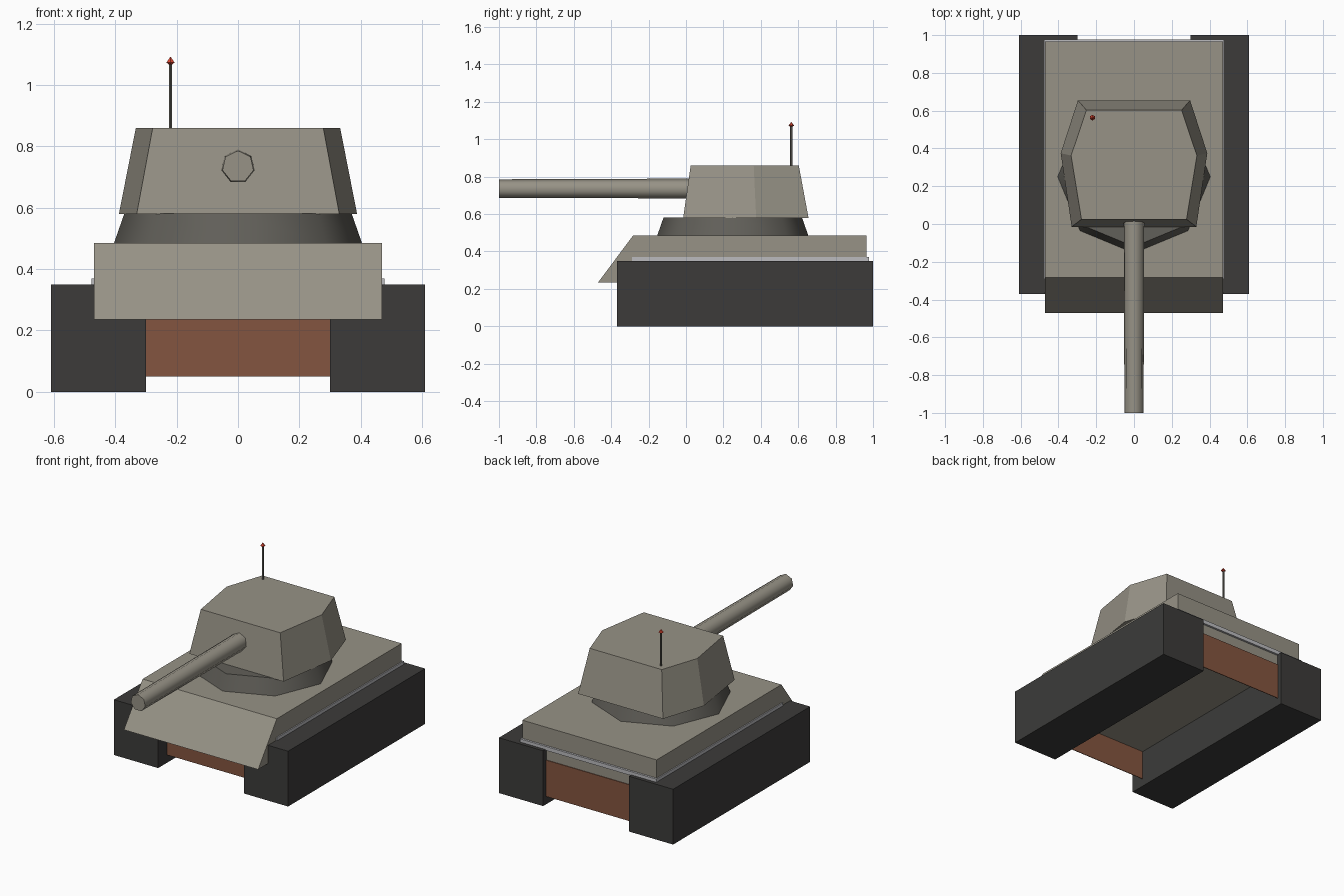
import bpy, bmesh
from math import pi, radians
from mathutils import Matrix

if "Cube" in bpy.data.objects:
    bpy.data.objects.remove(bpy.data.objects["Cube"])


def material(name, rgb):
    m = bpy.data.materials.new(name)
    m.diffuse_color = (*rgb, 1)
    m.use_nodes = True
    m.node_tree.nodes["Principled BSDF"].inputs["Base Color"].default_value = m.diffuse_color
    return m


OLIVE = material("olive_grey", (0.31, 0.29, 0.24))
DARK = material("dark_grey", (0.045, 0.044, 0.042))
RING = material("ring_grey", (0.12, 0.115, 0.10))
BROWN = material("rust_brown", (0.23, 0.09, 0.05))
LIGHT = material("light_grey", (0.5, 0.5, 0.52))
RED = material("red", (0.7, 0.06, 0.03))


def finish(name, bm, mat, smooth=None):
    bmesh.ops.recalc_face_normals(bm, faces=bm.faces)
    me = bpy.data.meshes.new(name)
    bm.to_mesh(me)
    bm.free()
    me.materials.append(mat)
    ob = bpy.data.objects.new(name, me)
    bpy.context.collection.objects.link(ob)
    if smooth:
        bpy.ops.object.select_all(action='DESELECT')
        ob.select_set(True)
        bpy.context.view_layer.objects.active = ob
        bpy.ops.object.shade_smooth_by_angle(angle=radians(smooth))
    return ob


def loft(name, lower, upper, mat):
    """Solid between two matching outlines."""
    bm = bmesh.new()
    a = [bm.verts.new(p) for p in lower]
    b = [bm.verts.new(p) for p in upper]
    n = len(a)
    bm.faces.new(a)
    bm.faces.new(b)
    for i in range(n):
        j = (i + 1) % n
        bm.faces.new((a[i], a[j], b[j], b[i]))
    return finish(name, bm, mat)


def box(name, x0, x1, y0, y1, z0, z1, mat):
    base = [(x0, y0), (x1, y0), (x1, y1), (x0, y1)]
    return loft(name, [(*p, z0) for p in base], [(*p, z1) for p in base], mat)


def cone(name, sides, r1, r2, depth, matrix, mat, smooth=None):
    bm = bmesh.new()
    bmesh.ops.create_cone(bm, cap_ends=True, segments=sides, radius1=r1,
                          radius2=r2, depth=depth, matrix=matrix)
    return finish(name, bm, mat, smooth)


# Tracks
for side, s in (("left", -1), ("right", 1)):
    box(side + "_track", min(s * 0.30, s * 0.61), max(s * 0.30, s * 0.61),
        -0.37, 1.0, 0, 0.35, DARK)

# Hull with sloping front plate
profile = [(-0.47, 0.235), (-0.283, 0.485), (0.965, 0.485), (0.965, 0.24)]
loft("hull", [(-0.47, *p) for p in profile], [(0.47, *p) for p in profile], OLIVE)

# Light trim slab around the hull
box("hull_trim", -0.477, 0.477, -0.29, 0.978, 0.345, 0.37, LIGHT)

# Brown end plates between the tracks; the belly is open below
for name, y, top in (("front_lower_plate", -0.28, 0.25), ("rear_lower_plate", 0.969, 0.28)):
    box(name, -0.30, 0.30, y - 0.002, y + 0.002, 0.05, top, BROWN)

# Turret ring
cone("turret_ring", 8, 0.405, 0.37, 0.10, Matrix.Translation((0, 0.25, 0.532)), RING, 60)


# Turret: tapered hexagon, mirrored across x
def hexagon(half, z):
    return [(x, y, z) for x, y in half] + [(-x, y, z) for x, y in reversed(half)]


loft("turret",
     hexagon([(0.33, -0.015), (0.388, 0.375), (0.297, 0.655)], 0.58),
     hexagon([(0.278, 0.025), (0.333, 0.362), (0.252, 0.603)], 0.86), OLIVE)

# Gun barrel, slightly tapered and seven-sided
cone("gun_barrel", 7, 0.056, 0.052, 1.08,
     Matrix.Translation((0, -0.46, 0.734)) @ Matrix.Rotation(pi / 2, 4, 'X'), OLIVE, 60)

# Antenna and red tip
cone("antenna", 6, 0.0065, 0.0065, 0.22, Matrix.Translation((-0.22, 0.563, 0.965)), RING)
cone("antenna_tip", 6, 0.015, 0.0, 0.02, Matrix.Translation((-0.22, 0.563, 1.083)), RED)
cone("antenna_tip_base", 6, 0.006, 0.015, 0.006, Matrix.Translation((-0.22, 0.563, 1.07)), RED)
